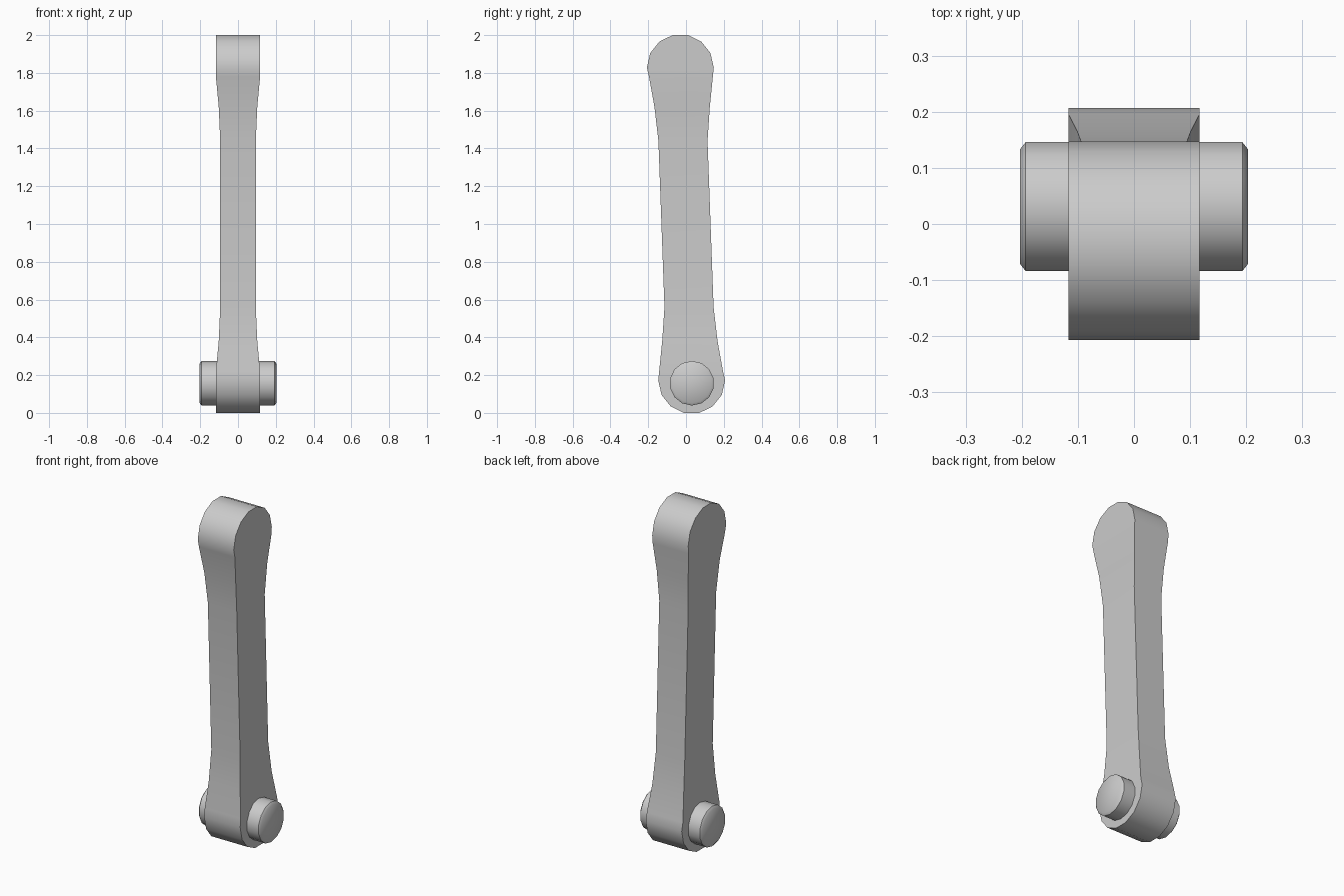
import bpy, bmesh, math
from mathutils import Matrix

if "Cube" in bpy.data.objects:
    bpy.data.objects.remove(bpy.data.objects["Cube"], do_unlink=True)

grey = bpy.data.materials.new("light_grey")
grey.use_nodes = True
grey.diffuse_color = (0.6, 0.6, 0.6, 1)
grey.node_tree.nodes["Principled BSDF"].inputs["Base Color"].default_value = (0.6, 0.6, 0.6, 1)


def finish(name, bm, angle):
    bmesh.ops.recalc_face_normals(bm, faces=bm.faces)
    mesh = bpy.data.meshes.new(name)
    bm.to_mesh(mesh)
    bm.free()
    mesh.materials.append(grey)
    obj = bpy.data.objects.new(name, mesh)
    bpy.context.collection.objects.link(obj)
    bpy.ops.object.select_all(action="DESELECT")
    obj.select_set(True)
    bpy.context.view_layer.objects.active = obj
    bpy.ops.object.shade_smooth_by_angle(angle=math.radians(angle))


def loft(rings):
    bm = bmesh.new()
    loops = [[bm.verts.new(p) for p in ring] for ring in rings]
    n = len(loops[0])
    for a, b in zip(loops, loops[1:]):
        for i in range(n):
            j = (i + 1) % n
            bm.faces.new((a[i], a[j], b[j], b[i]))
    bm.faces.new(loops[0])
    bm.faces.new(loops[-1])
    return bm


# Link arm: upper half as rows of (height, front y, back y, half width)
WIDE, NARROW, R = 0.117, 0.094, 0.177
upper = [(1.44, -0.146, 0.114, NARROW), (1.62, -0.167, 0.126, 0.102),
         (1.78, -0.196, 0.142, WIDE)]
for k in range(4):
    a = math.pi * k / 7
    upper.append((1.828 + R * math.sin(a), -0.03 - R * math.cos(a),
                  -0.03 + R * math.cos(a), WIDE))
# The lower half is the upper half turned end for end
lower = [(2 - z, -back, -front, w) for z, front, back, w in reversed(upper)]
arm = loft([[(-w, f, z), (w, f, z), (w, b, z), (-w, b, z)]
            for z, f, b, w in lower + upper])
finish("link_arm", arm, 35)

# Pivot pin through the lower end, with chamfered rims
SIDES = 14
pin = loft([[(x, 0.031 + r * math.sin(math.tau * i / SIDES),
              0.157 + r * math.cos(math.tau * i / SIDES)) for i in range(SIDES)]
            for x, r in ((-0.203, 0.105), (-0.193, 0.118), (0.193, 0.118), (0.203, 0.105))])
finish("pivot_pin", pin, 45)
